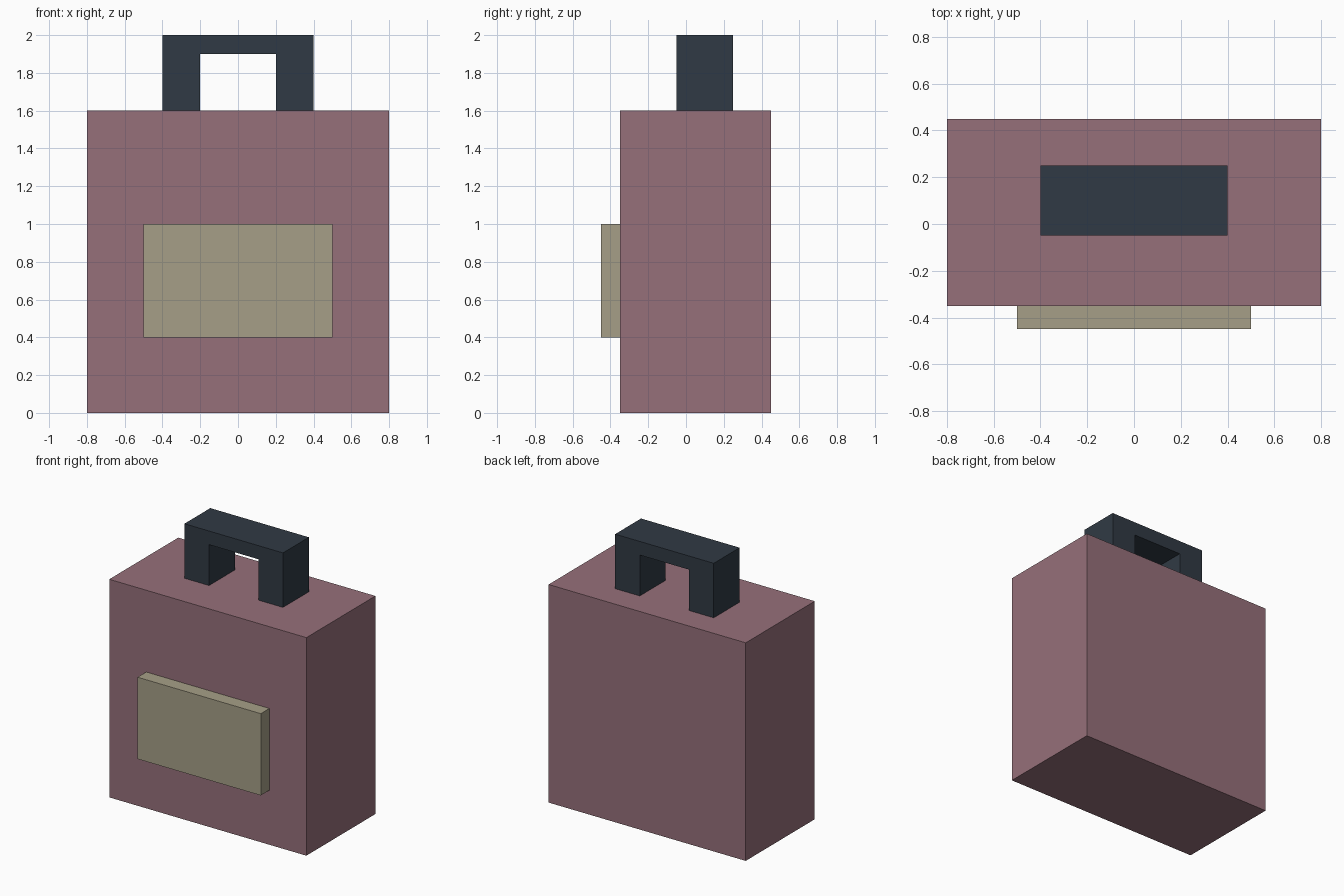
import bpy
import bmesh
from mathutils import Vector

if "Cube" in bpy.data.objects:
    bpy.data.objects.remove(bpy.data.objects["Cube"])


def material(name, rgb):
    mat = bpy.data.materials.new(name)
    mat.diffuse_color = (*rgb, 1.0)
    mat.use_nodes = True
    mat.node_tree.nodes["Principled BSDF"].inputs["Base Color"].default_value = mat.diffuse_color
    return mat


def extrude_profile(name, profile, y_front, y_back, mat):
    """Extrude a closed x-z outline along y."""
    bm = bmesh.new()
    face = bm.faces.new([bm.verts.new((x, y_front, z)) for x, z in profile])
    result = bmesh.ops.extrude_face_region(bm, geom=[face], use_keep_orig=True)
    moved = [g for g in result["geom"] if isinstance(g, bmesh.types.BMVert)]
    bmesh.ops.translate(bm, verts=moved, vec=Vector((0, y_back - y_front, 0)))
    bmesh.ops.recalc_face_normals(bm, faces=bm.faces[:])
    mesh = bpy.data.meshes.new(name)
    bm.to_mesh(mesh)
    bm.free()
    mesh.materials.append(mat)
    obj = bpy.data.objects.new(name, mesh)
    bpy.context.collection.objects.link(obj)
    return obj


def rectangle(half_width, z0, z1):
    return [(-half_width, z0), (half_width, z0), (half_width, z1), (-half_width, z1)]


mauve = material("mauve", (0.305, 0.162, 0.195))
khaki = material("khaki", (0.381, 0.347, 0.242))
slate = material("slate", (0.030, 0.042, 0.058))

# Main case and raised front pocket
extrude_profile("bag_body", rectangle(0.8, 0.0, 1.6), -0.35, 0.45, mauve)
extrude_profile("front_pocket", rectangle(0.5, 0.4, 1.0), -0.45, -0.35, khaki)

# Arched carry handle: right half of the outline, mirrored to the left
half = [(0.2, 1.9), (0.2, 1.6), (0.4, 1.6), (0.4, 2.0)]
outline = half + [(-x, z) for x, z in reversed(half)]
extrude_profile("carry_handle", outline, -0.05, 0.25, slate)
